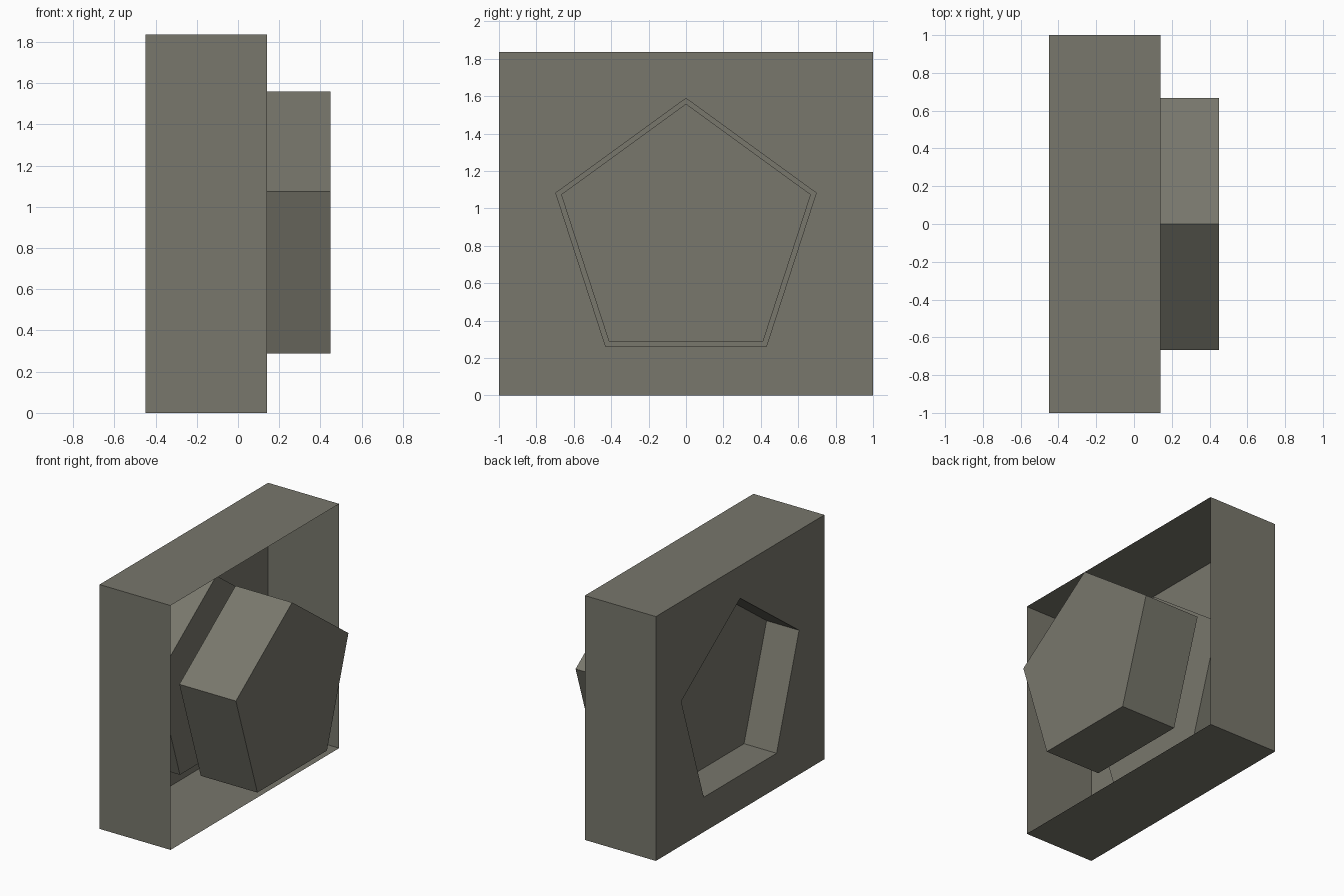
import bpy, bmesh, math

if "Cube" in bpy.data.objects:
    bpy.data.objects.remove(bpy.data.objects["Cube"])

X_BACK, X_RIM, X_POCKET = -0.45, 0.14, -0.18
HEIGHT = 1.835

grey = bpy.data.materials.new("warm_grey")
grey.diffuse_color = (0.188, 0.184, 0.150, 1)
grey.use_nodes = True
grey.node_tree.nodes["Principled BSDF"].inputs["Base Color"].default_value = grey.diffuse_color


def pentagon(x, radius, cz):
    return [(x, radius * math.sin(i * math.tau / 5), cz + radius * math.cos(i * math.tau / 5))
            for i in range(5)]


def rectangle(x):
    return [(x, -1, 0), (x, 1, 0), (x, 1, HEIGHT), (x, -1, HEIGHT)]


def add_loop(bm, points):
    return [bm.verts.new(p) for p in points]


def join_loops(bm, a, b):
    n = len(a)
    for i in range(n):
        j = (i + 1) % n
        bm.faces.new((a[i], a[j], b[j], b[i]))


def finish(bm, name):
    mesh = bpy.data.meshes.new(name)
    bm.to_mesh(mesh)
    bm.free()
    obj = bpy.data.objects.new(name, mesh)
    obj.data.materials.append(grey)
    bpy.context.collection.objects.link(obj)
    return obj


# Thin-walled tray, open towards +x, with a pentagonal pocket pressed into its back
bm = bmesh.new()
rim = add_loop(bm, rectangle(X_RIM))
back = add_loop(bm, rectangle(X_BACK))
mouth = add_loop(bm, pentagon(X_BACK, 0.735, 0.856))
floor = add_loop(bm, pentagon(X_POCKET, 0.735, 0.856))
join_loops(bm, rim, back)
join_loops(bm, mouth, floor)
cap = bm.faces.new(floor)
# back panel around the pocket mouth
border = [bm.edges.get((loop[i], loop[i - 1])) for loop in (back, mouth) for i in range(len(loop))]
bmesh.ops.triangle_fill(bm, edges=border, use_beauty=True, normal=(-1, 0, 0))
bmesh.ops.recalc_face_normals(bm, faces=bm.faces[:])
cap.normal_update()
if cap.normal.x > 0:
    bmesh.ops.reverse_faces(bm, faces=bm.faces[:])
bmesh.ops.dissolve_limit(bm, angle_limit=0.01, verts=bm.verts[:], edges=bm.edges[:])
finish(bm, "tray")

# Solid pentagonal block floating in front of the pocket
bm = bmesh.new()
rear = add_loop(bm, pentagon(-0.02, 0.702, 0.857))
front = add_loop(bm, pentagon(0.45, 0.702, 0.857))
join_loops(bm, rear, front)
bm.faces.new(rear)
bm.faces.new(front)
bmesh.ops.recalc_face_normals(bm, faces=bm.faces[:])
finish(bm, "pentagon_block")
